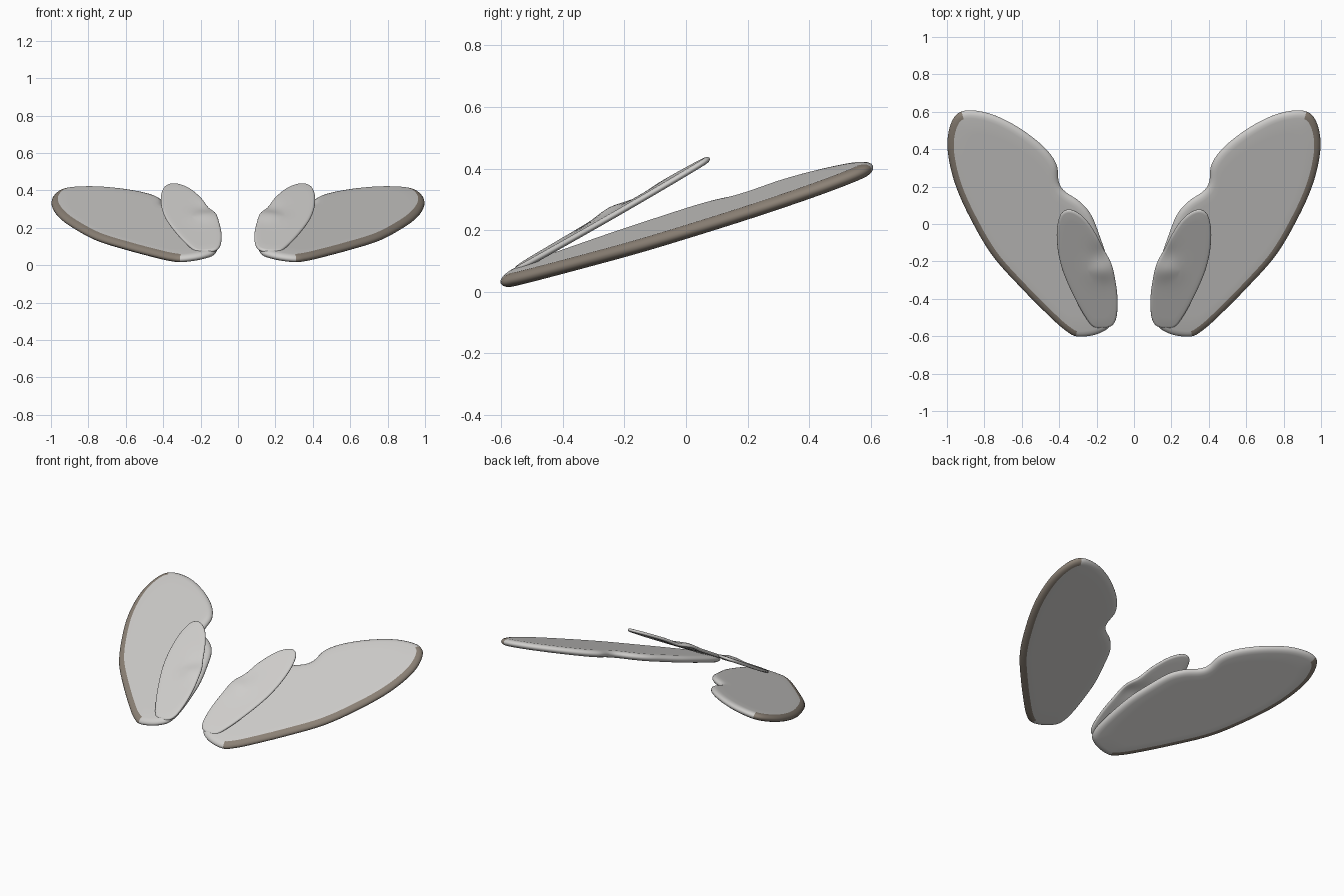
import bpy, bmesh, math
from mathutils import Vector

if "Cube" in bpy.data.objects:
    bpy.data.objects.remove(bpy.data.objects["Cube"])


def material(name, rgb):
    m = bpy.data.materials.new(name)
    m.diffuse_color = (*rgb, 1)
    m.use_nodes = True
    m.node_tree.nodes["Principled BSDF"].inputs["Base Color"].default_value = m.diffuse_color
    return m


membrane = material("pale_grey", (0.62, 0.61, 0.595))
trim = material("brown_trim", (0.26, 0.22, 0.18))


def smooth_loop(pts, steps):
    """Closed Catmull-Rom curve through the outline points."""
    pts = [Vector(p) for p in pts]
    n, out = len(pts), []
    for i in range(n):
        a, b, c, d = (pts[(i + k) % n] for k in (-1, 0, 1, 2))
        for s in range(steps):
            t = s / steps
            out.append(0.5 * (2 * b + (c - a) * t + (2 * a - 5 * b + 4 * c - d) * t * t
                              + (3 * b - a - 3 * c + d) * t ** 3))
    return out


def wing(name, outline, plane, half, rim, centre, trim_segments=0, bump=None):
    """Pillow-edged plate on the tilted plane z = a + b*y + c*x, mirrored in x."""
    steps = 6
    loop = smooth_loop(outline, steps)
    n = len(loop)
    a, b, c = plane
    up = Vector((-c, -b, 1)).normalized()
    centre = Vector(centre)

    def place(p, h):
        z = a + b * p.y + c * p.x + (bump(p.x, p.y) if bump else 0)
        return Vector((p.x, p.y, z)) + up * h

    def inset(d):
        res = []
        for i, p in enumerate(loop):
            t = (loop[(i + 1) % n] - loop[i - 1]).normalized()
            res.append(p + Vector((-t.y, t.x)) * d)
        return res

    # rounded rim rings, then flat rings shrinking to the centre
    angles = [math.radians(v) for v in (0, 22, 45, 67, 90)]
    flat = inset(rim)
    half_rings = [(inset(rim * (1 - math.cos(v))), half * math.sin(v)) for v in angles]
    half_rings += [([centre + (p - centre) * s for p in flat], half)
                   for s in (0.85, 0.7, 0.55, 0.4, 0.25, 0.12)]
    rim_count = len(angles) - 1

    bm = bmesh.new()
    edge = [bm.verts.new(place(p, 0)) for p in loop]
    for side in (1, -1):
        prev = edge
        for r, (ring, h) in enumerate(half_rings[1:]):
            cur = [bm.verts.new(place(p, h * side)) for p in ring]
            for i in range(n):
                j = (i + 1) % n
                f = bm.faces.new((prev[i], prev[j], cur[j], cur[i]))
                if r < rim_count and i < trim_segments * steps:
                    f.material_index = 1
            prev = cur
        hub = bm.verts.new(place(centre, half * side))
        for i in range(n):
            bm.faces.new((prev[i], prev[(i + 1) % n], hub))
    bmesh.ops.recalc_face_normals(bm, faces=bm.faces)
    for f in bm.faces:
        f.smooth = True
    me = bpy.data.meshes.new(name)
    bm.to_mesh(me)
    bm.free()
    me.materials.append(membrane)
    me.materials.append(trim)
    ob = bpy.data.objects.new(name, me)
    bpy.context.collection.objects.link(ob)
    ob.modifiers.new("mirror", "MIRROR").use_mirror_merge = False


# large wings: the outer edge comes first so that it takes the brown trim
large = [(0.31, -0.60), (0.365, -0.57), (0.44, -0.505), (0.60, -0.345), (0.76, -0.165),
         (0.88, 0.04), (0.955, 0.21), (0.992, 0.36), (0.995, 0.47), (0.968, 0.56),
         (0.92, 0.602), (0.84, 0.605), (0.73, 0.575), (0.60, 0.505), (0.48, 0.41),
         (0.415, 0.32), (0.402, 0.225), (0.37, 0.175), (0.29, 0.12), (0.23, 0.05),
         (0.185, -0.06), (0.14, -0.2), (0.117, -0.35), (0.11, -0.47), (0.125, -0.54),
         (0.165, -0.575), (0.23, -0.597)]
wing("large_wings", large, (0.272, 0.36, -0.095), 0.022, 0.036, (0.55, 0.02), 10)

# small wings: thinner, steeper, with a slight ripple near the inner edge
small = [(0.17, -0.555), (0.21, -0.552), (0.245, -0.52), (0.305, -0.42), (0.37, -0.28),
         (0.40, -0.18), (0.412, -0.09), (0.41, -0.01), (0.39, 0.055), (0.35, 0.077),
         (0.30, 0.06), (0.25, 0.015), (0.20, -0.06), (0.165, -0.13), (0.122, -0.21),
         (0.10, -0.3), (0.088, -0.4), (0.092, -0.49), (0.11, -0.535), (0.14, -0.552)]


def ripple(x, y):
    g = lambda cy, s: math.exp(-((x - 0.17) / 0.07) ** 2 - ((y - cy) / s) ** 2)
    return 0.012 * g(-0.25, 0.05) - 0.008 * g(-0.15, 0.05)


wing("small_wings", small, (0.406, 0.59, -0.05), 0.010, 0.014, (0.25, -0.24), 0, ripple)
